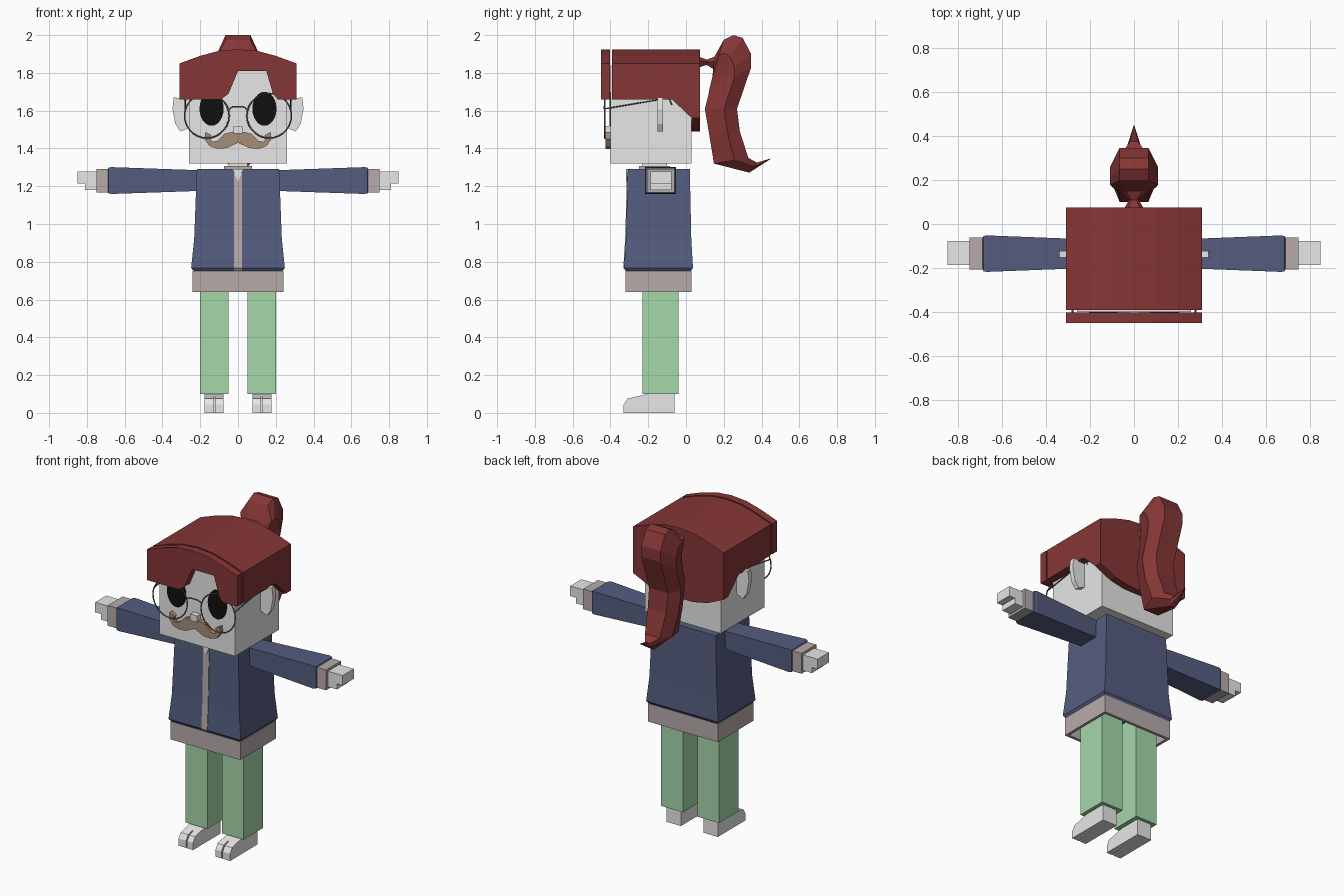
import bpy, bmesh, math

old = bpy.data.objects.get("Cube")
if old:
    bpy.data.objects.remove(old, do_unlink=True)


def material(name, r, g, b):
    m = bpy.data.materials.new(name)
    m.use_nodes = True
    m.diffuse_color = (r, g, b, 1)
    m.node_tree.nodes["Principled BSDF"].inputs["Base Color"].default_value = (r, g, b, 1)
    return m


SKIN = material("pale skin", 0.8, 0.8, 0.8)
HAIR = material("red hair", 0.24, 0.037, 0.037)
BLUE = material("blue jacket", 0.09, 0.11, 0.215)
TRIM = material("beige trim", 0.48, 0.41, 0.41)
GREEN = material("green trousers", 0.38, 0.68, 0.4)
TAN = material("tan moustache", 0.38, 0.27, 0.19)
GREY = material("grey metal", 0.15, 0.15, 0.15)
BLACK = material("black eye", 0.005, 0.005, 0.005)


def loft(name, rings, mat, cap=True):
    """Skin a list of equal-sized rings of points."""
    bm = bmesh.new()
    rows = [[bm.verts.new(p) for p in ring] for ring in rings]
    n = len(rows[0])
    for a, b in zip(rows, rows[1:]):
        for i in range(n):
            j = (i + 1) % n
            bm.faces.new((a[i], a[j], b[j], b[i]))
    if cap:
        bm.faces.new(rows[0])
        bm.faces.new(rows[-1])
    bmesh.ops.recalc_face_normals(bm, faces=bm.faces)
    me = bpy.data.meshes.new(name)
    bm.to_mesh(me)
    bm.free()
    me.materials.append(mat)
    ob = bpy.data.objects.new(name, me)
    bpy.context.collection.objects.link(ob)
    return ob


def plate(name, outline, y0, y1, mat):
    """Extrude an x-z outline along y."""
    return loft(name, [[(x, y, z) for x, z in outline] for y in (y0, y1)], mat)


def side_plate(name, outline, x0, x1, mat):
    """Extrude a y-z outline along x."""
    return loft(name, [[(x, y, z) for y, z in outline] for x in (x0, x1)], mat)


def rect(x, y0, y1, z):
    return [(-x, y0, z), (x, y0, z), (x, y1, z), (-x, y1, z)]


def box(name, x0, x1, y0, y1, z0, z1, mat):
    return plate(name, [(x0, z0), (x1, z0), (x1, z1), (x0, z1)], y0, y1, mat)


def tube(name, points, radius, mat):
    cu = bpy.data.curves.new(name, "CURVE")
    cu.dimensions = "3D"
    cu.bevel_depth = radius
    cu.bevel_resolution = 1
    sp = cu.splines.new("POLY")
    sp.points.add(len(points) - 1)
    for p, co in zip(sp.points, points):
        p.co = (*co, 1)
    cu.materials.append(mat)
    ob = bpy.data.objects.new(name, cu)
    bpy.context.collection.objects.link(ob)


# Head and face
box("head", -0.26, 0.26, -0.40, 0.03, 1.32, 1.84, SKIN)
box("nose", -0.024, 0.024, -0.435, -0.39, 1.48, 1.52, SKIN)
half = [(0, 1.48), (0.03, 1.488), (0.07, 1.478), (0.11, 1.44), (0.135, 1.435), (0.15, 1.455),
        (0.14, 1.47), (0.172, 1.488), (0.178, 1.45), (0.15, 1.412), (0.11, 1.398), (0.06, 1.402), (0, 1.43)]
plate("moustache", half + [(-x, z) for x, z in half[-2:0:-1]], -0.425, -0.399, TAN)

# Hair: crown, fringe, back and side flaps
arch = [(0.31, 1.85), (0.2, 1.89), (0.1, 1.917), (0, 1.925), (-0.1, 1.917), (-0.2, 1.89), (-0.31, 1.85)]
plate("hair_crown", [(-0.31, 1.66), (0.31, 1.66)] + arch, -0.392, 0.03, HAIR)
fringe = [(-0.31, 1.66), (-0.09, 1.66), (-0.05, 1.69), (0, 1.81), (0.15, 1.81),
          (0.185, 1.69), (0.21, 1.66), (0.31, 1.66)]
plate("hair_fringe", fringe + arch, -0.45, -0.402, HAIR)
nape = [(-0.31, 1.56), (-0.2, 1.51), (-0.1, 1.49), (0.1, 1.49), (0.2, 1.51), (0.31, 1.56)]
plate("hair_back", nape + arch, 0.03, 0.075, HAIR)

# Ponytail: six-sided rings given as outer edge, inner edge and half width
tail = [((0.07, 1.885), (0.07, 1.83), 0.045), ((0.11, 1.87), (0.11, 1.842), 0.022),
        ((0.15, 1.885), (0.145, 1.82), 0.06), ((0.2, 1.975), (0.14, 1.78), 0.108),
        ((0.25, 2.0), (0.135, 1.76), 0.11), ((0.3, 1.985), (0.13, 1.74), 0.11),
        ((0.345, 1.9), (0.125, 1.72), 0.11), ((0.345, 1.83), (0.12, 1.69), 0.11),
        ((0.27, 1.61), (0.1, 1.61), 0.108), ((0.285, 1.49), (0.125, 1.46), 0.105),
        ((0.33, 1.35), (0.148, 1.32), 0.085), ((0.375, 1.325), (0.335, 1.272), 0.03),
        ((0.448, 1.347), (0.446, 1.343), 0.002)]
rings = []
for (oy, oz), (iy, iz), w in tail:
    my, mz = iy + 0.6 * (oy - iy), iz + 0.6 * (oz - iz)
    n = 0.6 * w
    rings.append([(-n, oy, oz), (n, oy, oz), (w, my, mz), (n, iy, iz), (-n, iy, iz), (-w, my, mz)])
loft("ponytail", rings, HAIR)

# Jacket, hem, zip and collar
loft("jacket", [rect(0.235, -0.315, 0.025, 0.75), rect(0.248, -0.328, 0.037, 0.768),
                rect(0.232, -0.318, 0.028, 0.92), rect(0.218, -0.308, 0.02, 1.29)], BLUE)
hem = loft("hem_band", [rect(0.24, -0.32, 0.03, 0.64), rect(0.24, -0.32, 0.03, 0.752)], TRIM, cap=False)
solid = hem.modifiers.new("thickness", "SOLIDIFY")
solid.thickness = 0.025
zip_path = [(-0.318, 0.75), (-0.332, 0.768), (-0.322, 0.92), (-0.312, 1.29),
            (-0.3, 1.29), (-0.31, 0.92), (-0.31, 0.75)]
side_plate("zip", zip_path, -0.02, 0.02, TRIM)
plate("shirt_opening", [(-0.03, 1.291), (0, 1.225), (0.03, 1.291)], -0.318, -0.3, SKIN)
box("neck", -0.05, 0.05, -0.23, -0.1, 1.28, 1.33, SKIN)
box("collar", -0.075, 0.075, -0.25, -0.085, 1.28, 1.308, TRIM)

bpy.ops.object.select_all(action="DESELECT")
tube("glasses_bridge", [(-0.05, -0.43, 1.605), (-0.03, -0.435, 1.62), (0.03, -0.435, 1.62),
                        (0.05, -0.43, 1.605)], 0.004, GREY)

# Paired parts
for s, side in ((1, "left"), (-1, "right")):
    # Eye and glasses
    eye = [(s * 0.14 + 0.064 * math.cos(a), 1.61 + 0.09 * math.sin(a))
           for a in (math.tau * i / 24 for i in range(24))]
    plate(side + "_eye", eye, -0.406, -0.399, BLACK)
    bpy.ops.mesh.primitive_torus_add(location=(s * 0.165, -0.43, 1.573), rotation=(math.pi / 2, 0, 0),
                                     major_segments=28, minor_segments=6,
                                     major_radius=0.118, minor_radius=0.004)
    rim = bpy.context.object
    rim.name = side + "_glasses_rim"
    rim.data.materials.append(GREY)
    tube(side + "_glasses_arm", [(s * 0.28, -0.43, 1.61), (s * 0.28, -0.09, 1.667),
                                 (s * 0.28, -0.075, 1.63)], 0.004, GREY)

    # Ear and side hair
    ear = [(0.255, 1.66), (0.34, 1.67), (0.347, 1.61), (0.332, 1.53), (0.305, 1.49), (0.255, 1.51)]
    plate(side + "_ear", [(s * x, z) for x, z in ear], -0.152, -0.122, SKIN)
    flap = [(-0.08, 1.665), (0.031, 1.665), (0.031, 1.56)]
    side_plate(side + "_hair_flap", flap, s * 0.26, s * 0.31, HAIR)

    # Arm, cuff and hand
    sleeve = []
    for x, hy, hz in ((0.18, 0.064, 0.054), (0.67, 0.083, 0.071), (0.685, 0.08, 0.068), (0.69, 0.07, 0.06)):
        sleeve.append([(s * x, -0.135 + a * hy, 1.23 + b * hz)
                       for a, b in ((-1, -1), (1, -1), (1, 1), (-1, 1))])
    loft(side + "_sleeve", sleeve, BLUE)
    box(side + "_cuff", s * 0.68, s * 0.75, -0.207, -0.062, 1.166, 1.292, TRIM)
    hand = [(0.74, 1.18), (0.81, 1.18), (0.81, 1.215), (0.85, 1.215), (0.85, 1.277), (0.74, 1.277)]
    plate(side + "_hand", [(s * x, z) for x, z in hand], -0.187, -0.078, SKIN)

    # Leg and split-toe shoe
    box(side + "_leg", s * 0.05, s * 0.2, -0.23, -0.04, 0.1, 0.76, GREEN)
    side_plate(side + "_shoe", [(-0.06, 0), (-0.27, 0), (-0.27, 0.085), (-0.2, 0.1), (-0.06, 0.1)],
               s * 0.077, s * 0.177, SKIN)
    toe = [(-0.27, 0), (-0.33, 0), (-0.33, 0.045), (-0.31, 0.075), (-0.27, 0.085)]
    for label, x0, x1 in (("big_toe", 0.077, 0.118), ("outer_toe", 0.126, 0.177)):
        side_plate(side + "_" + label, toe, s * x0, s * x1, SKIN)
